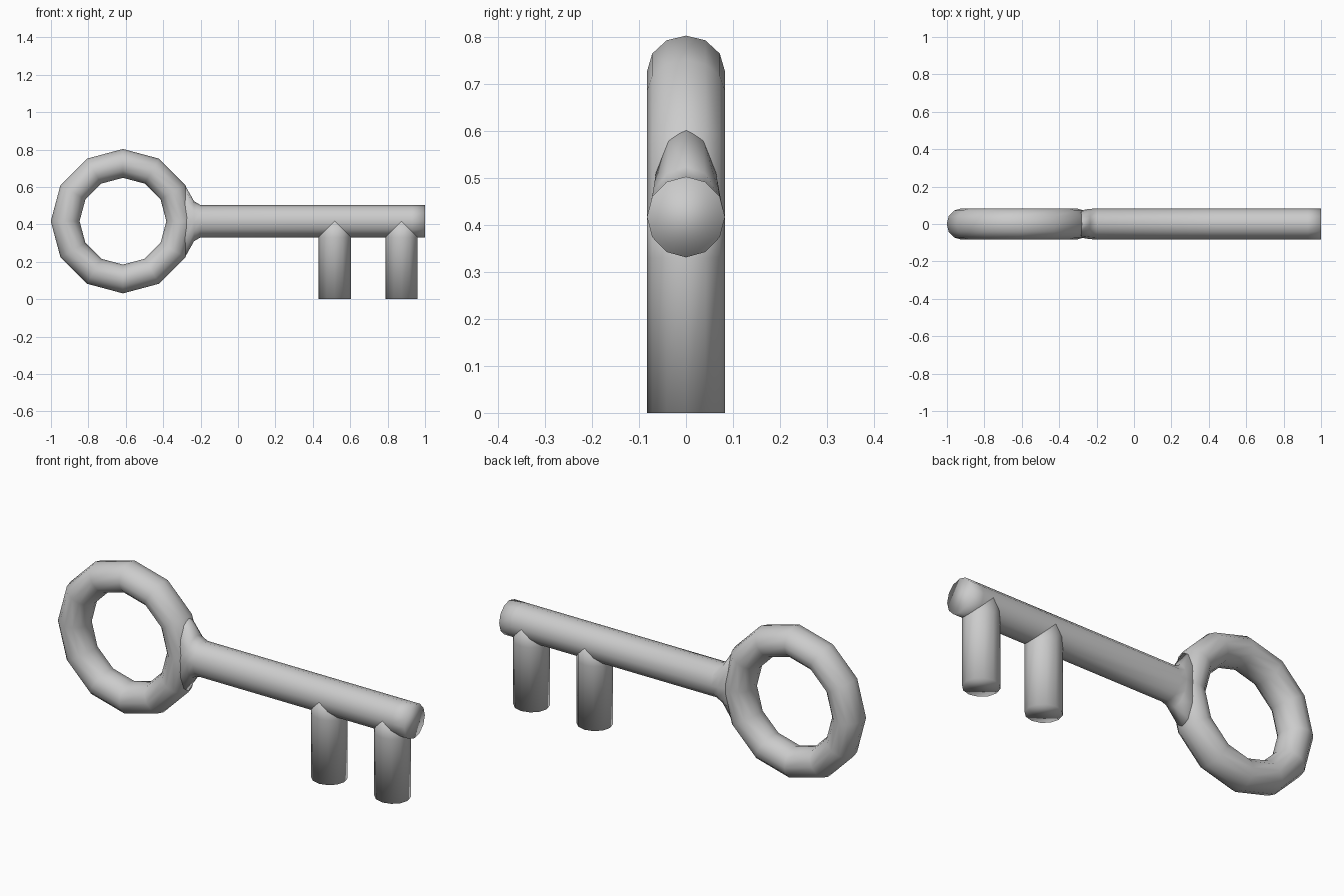
import bpy, bmesh
from math import sin, cos, pi
from mathutils import Vector

if "Cube" in bpy.data.objects:
    bpy.data.objects.remove(bpy.data.objects["Cube"])

SIDES = 12
AXIS_Z = 0.417


def loft(name, sections, place):
    """Capped tube through sections (distance, half_u, half_v); place maps (d, u, v) to a point."""
    bm = bmesh.new()
    rings = [[bm.verts.new(place(d, a * cos(2 * pi * i / SIDES), b * sin(2 * pi * i / SIDES)))
              for i in range(SIDES)] for d, a, b in sections]
    for r, s in zip(rings, rings[1:]):
        for i in range(SIDES):
            j = (i + 1) % SIDES
            bm.faces.new((r[i], r[j], s[j], s[i]))
    bm.faces.new(rings[0])
    bm.faces.new(rings[-1])
    bmesh.ops.recalc_face_normals(bm, faces=bm.faces)
    for f in bm.faces:
        f.smooth = True
    mesh = bpy.data.meshes.new(name)
    bm.to_mesh(mesh)
    bm.free()
    obj = bpy.data.objects.new(name, mesh)
    bpy.context.collection.objects.link(obj)
    return obj


# Ring handle, slightly thicker front to back
bpy.ops.mesh.primitive_torus_add(major_segments=12, minor_segments=SIDES,
                                 major_radius=0.309, minor_radius=0.077,
                                 location=(-0.615, 0, AXIS_Z), rotation=(pi / 2, 0, 0))
ring = bpy.context.object
ring.name = "ring_handle"
ring.scale = (1, 1, 1.08)
bpy.ops.object.shade_smooth()

# Shaft, flaring into the ring
loft("shaft",
     [(-0.30, 0.17, 0.06), (-0.28, 0.187, 0.074), (-0.235, 0.107, 0.081),
      (-0.20, 0.086, 0.083), (0.43, 0.086, 0.083), (0.93, 0.086, 0.083), (1.0, 0.086, 0.083)],
     lambda d, u, v: Vector((d, v, AXIS_Z + u)))

# Two teeth hanging from the shaft
for name, x in (("inner_tooth", 0.517), ("end_tooth", 0.875)):
    loft(name, [(0.0, 0.086, 0.083), (0.33, 0.086, 0.083), (AXIS_Z, 0.086, 0.083)],
         lambda d, u, v, x=x: Vector((x + u, v, d)))
